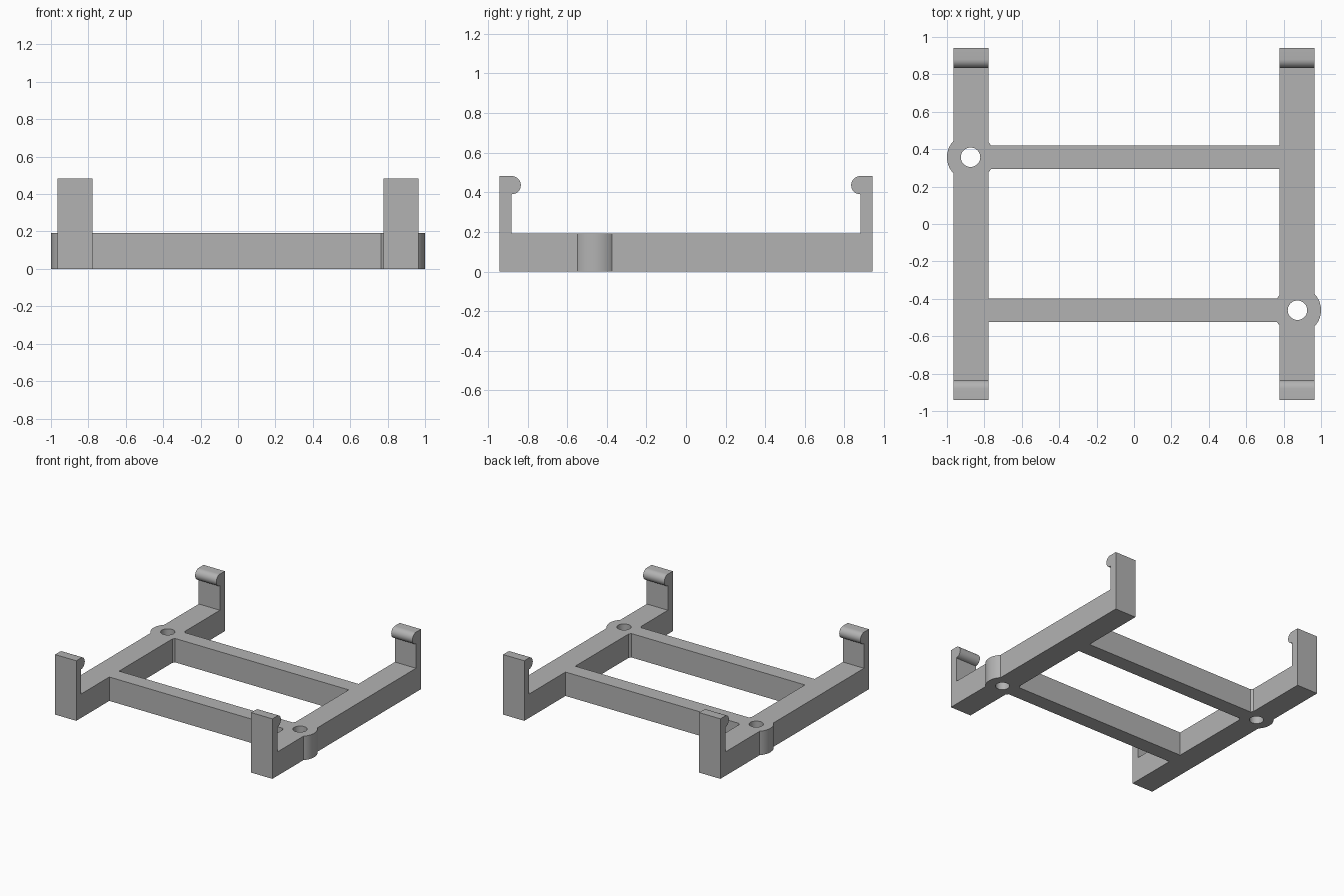
import bpy, bmesh, math
from mathutils import Matrix

if "Cube" in bpy.data.objects:
    bpy.data.objects.remove(bpy.data.objects["Cube"], do_unlink=True)

GREY = (0.45, 0.45, 0.45, 1)
grey = bpy.data.materials.new("plain grey")
grey.use_nodes = True
grey.diffuse_color = GREY
grey.node_tree.nodes["Principled BSDF"].inputs["Base Color"].default_value = GREY

BODY_H = 0.192
TOP = 0.482
END = 0.942
POST_IN = 0.88
BEAD_R = 0.046
RAIL_X, RAIL_W = 0.871, 0.188
BOSSES = [(-0.874, 0.357), (0.874, -0.461)]


def finish(name, bm):
    bmesh.ops.recalc_face_normals(bm, faces=bm.faces)
    mesh = bpy.data.meshes.new(name)
    bm.to_mesh(mesh)
    bm.free()
    mesh.materials.append(grey)
    obj = bpy.data.objects.new(name, mesh)
    bpy.context.collection.objects.link(obj)
    return obj


def rail(name, x):
    # Side profile: floor, post and rounded hook, mirrored to the other end
    arc = [math.radians(90 - 180 * i / 16) for i in range(17)]
    half = [(END, 0), (END, TOP)]
    half += [(POST_IN - BEAD_R * math.cos(a), TOP - BEAD_R + BEAD_R * math.sin(a)) for a in arc]
    half += [(POST_IN, BODY_H)]
    outline = half + [(-y, z) for y, z in reversed(half)]
    bm = bmesh.new()
    face = bm.faces.new([bm.verts.new((x - RAIL_W / 2, y, z)) for y, z in outline])
    side = bmesh.ops.extrude_face_region(bm, geom=[face])["geom"]
    moved = [v for v in side if isinstance(v, bmesh.types.BMVert)]
    bmesh.ops.translate(bm, verts=moved, vec=(RAIL_W, 0, 0))
    return finish(name, bm)


def crossbar(name, y):
    bm = bmesh.new()
    bmesh.ops.create_cube(bm, size=1, matrix=Matrix.Translation((0, y, BODY_H / 2))
                          @ Matrix.Diagonal((RAIL_X * 2, 0.124, BODY_H, 1)))
    return finish(name, bm)


def cylinder(name, x, y, radius, height):
    bm = bmesh.new()
    bmesh.ops.create_cone(bm, cap_ends=True, segments=64, radius1=radius, radius2=radius,
                          depth=height, matrix=Matrix.Translation((x, y, BODY_H / 2)))
    return finish(name, bm)


def combine(target, tool, operation):
    mod = target.modifiers.new(operation.lower(), "BOOLEAN")
    mod.operation = operation
    mod.solver = "EXACT"
    mod.object = tool
    bpy.context.view_layer.objects.active = target
    bpy.ops.object.modifier_apply(modifier=mod.name)
    bpy.data.objects.remove(tool, do_unlink=True)


# Clip rails joined by two crossbars
frame = crossbar("clip_frame", BOSSES[0][1])
combine(frame, rail("left_rail", RAIL_X), "UNION")
combine(frame, rail("right_rail", -RAIL_X), "UNION")
combine(frame, crossbar("front_crossbar", BOSSES[1][1]), "UNION")

# Round screw bosses with through holes
for bx, by in BOSSES:
    combine(frame, cylinder("screw_boss", bx, by, 0.126, BODY_H), "UNION")
for bx, by in BOSSES:
    combine(frame, cylinder("hole_cutter", bx, by, 0.052, 1), "DIFFERENCE")

# Smooth the beads, bosses and holes, keeping hard edges
bpy.ops.object.select_all(action="DESELECT")
frame.select_set(True)
bpy.context.view_layer.objects.active = frame
bpy.ops.object.shade_smooth_by_angle(angle=math.radians(30))
